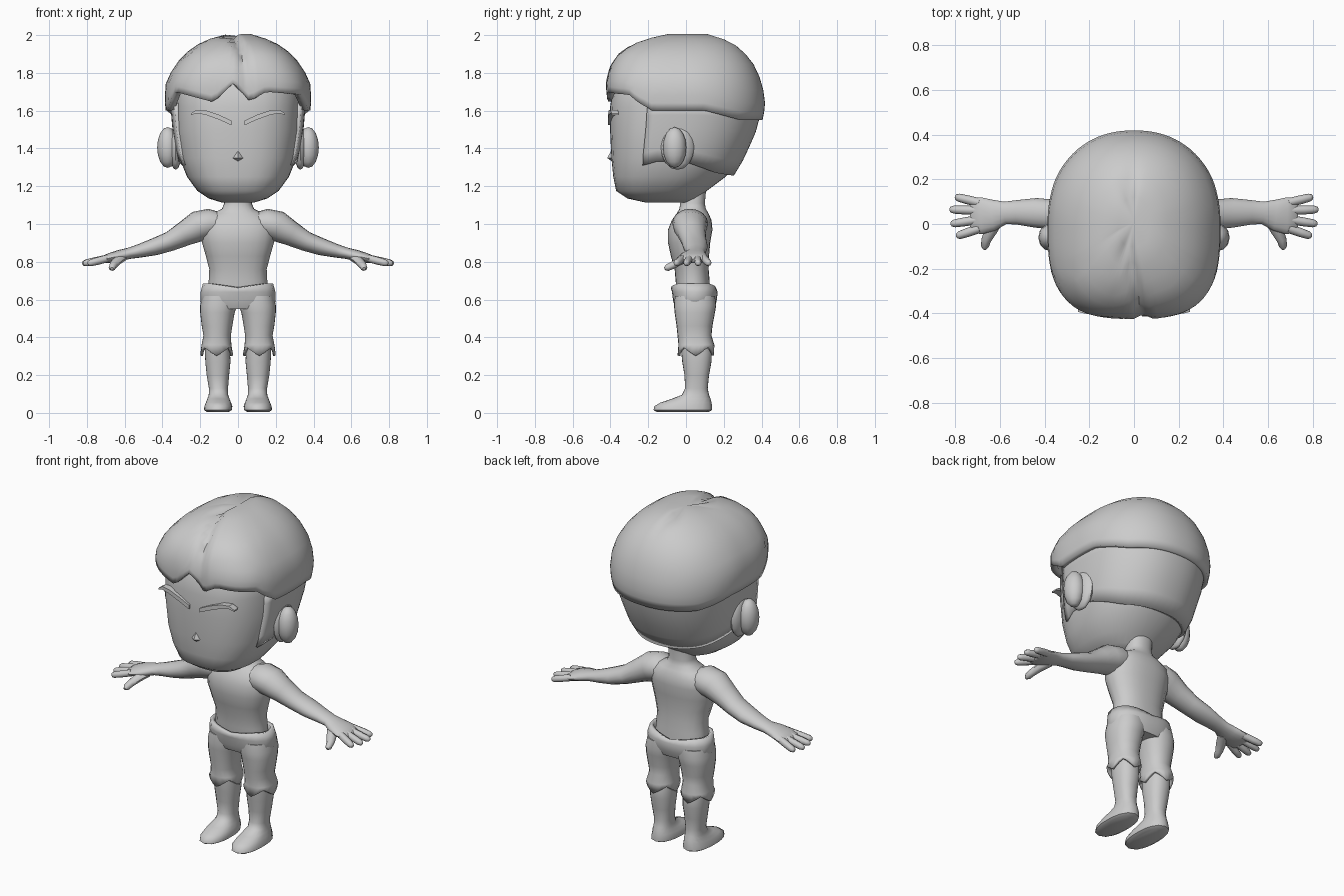
import bpy, bmesh, math
from mathutils import Vector

if "Cube" in bpy.data.objects:
    bpy.data.objects.remove(bpy.data.objects["Cube"])

skin = bpy.data.materials.new("plain_grey")
skin.diffuse_color = (0.6, 0.6, 0.6, 1)
skin.use_nodes = True
skin.node_tree.nodes["Principled BSDF"].inputs["Base Color"].default_value = skin.diffuse_color


def finish(name, bm, mirror=False, solid=0, angle=50):
    bmesh.ops.recalc_face_normals(bm, faces=bm.faces)
    me = bpy.data.meshes.new(name)
    bm.to_mesh(me)
    bm.free()
    me.materials.append(skin)
    ob = bpy.data.objects.new(name, me)
    bpy.context.collection.objects.link(ob)
    if solid:
        m = ob.modifiers.new("thickness", 'SOLIDIFY')
        m.thickness, m.offset = solid, -1
    if mirror:
        m = ob.modifiers.new("mirror", 'MIRROR')
        m.use_mirror_merge = False
    bpy.ops.object.select_all(action='DESELECT')
    ob.select_set(True)
    bpy.context.view_layer.objects.active = ob
    bpy.ops.object.shade_smooth_by_angle(angle=math.radians(angle))
    return ob


def lerp(table, v):
    """Interpolate rows (key, values...) at key v."""
    if v <= table[0][0]:
        return table[0][1:]
    for a, b in zip(table, table[1:]):
        if v <= b[0]:
            t = (v - a[0]) / (b[0] - a[0])
            return [p + (q - p) * t for p, q in zip(a[1:], b[1:])]
    return table[-1][1:]


def outline(row, a, pf=2.3, pb=2.3):
    """Point at angle a on a rounded section (x0, x1, y0, y1)."""
    x0, x1, y0, y1 = row
    c, s = math.cos(a), math.sin(a)
    p = pf if s < 0 else pb
    r = (abs(c * 2 / (x1 - x0)) ** p + abs(s * 2 / (y1 - y0)) ** p) ** (-1 / p)
    return (x0 + x1) / 2 + r * c, (y0 + y1) / 2 + r * s


def skin_rings(bm, rings, close=True):
    n = len(rings[0])
    for a, b in zip(rings, rings[1:]):
        for i in range(n if close else n - 1):
            j = (i + 1) % n
            bm.faces.new((a[i], a[j], b[j], b[i]))


def loft(name, rows, n=24, pf=2.3, pb=2.3, caps=(True, True), zshift=None, **kw):
    """Stack of sections (z, x0, x1, y0, y1)."""
    bm = bmesh.new()
    rings = []
    for k, row in enumerate(rows):
        ring = []
        for i in range(n):
            a = 2 * math.pi * i / n
            x, y = outline(row[1:], a, pf, pb)
            ring.append(bm.verts.new((x, y, row[0] + (zshift(k, i, x, y) if zshift else 0))))
        rings.append(ring)
    skin_rings(bm, rings)
    for use, r in zip(caps, (rings[0], rings[-1])):
        if use:
            bm.faces.new(r)
    return finish(name, bm, **kw)


def limb(name, pts, n=12, mirror=True):
    """Tube through (x, y, z, width, thickness)."""
    bm = bmesh.new()
    P = [Vector(p[:3]) for p in pts]
    rings = []
    for k, p in enumerate(P):
        d = (P[min(k + 1, len(P) - 1)] - P[max(k - 1, 0)]).normalized()
        u = d.cross(Vector((0, 0, 1))).normalized()
        v = u.cross(d)
        rings.append([bm.verts.new(p + u * pts[k][3] * math.cos(t) + v * pts[k][4] * math.sin(t))
                      for t in (2 * math.pi * i / n for i in range(n))])
    skin_rings(bm, rings)
    bm.faces.new(rings[0])
    bm.faces.new(rings[-1])
    return finish(name, bm, mirror=mirror)


def sym(rows):
    return [(z, -w, w, a, b) for z, w, a, b in rows]


# Head with flat face and round jaw
loft("head", sym([(1.115, .09, -.22, .03), (1.135, .155, -.31, .06), (1.175, .215, -.37, .11),
                  (1.25, .27, -.385, .21), (1.35, .31, -.395, .29), (1.5, .333, -.402, .36),
                  (1.62, .335, -.402, .39), (1.75, .33, -.38, .36), (1.86, .22, -.28, .25),
                  (1.92, .06, -.1, .08)]), n=36, pf=2.7, pb=2.2)

# Hair cap with jagged fringe and parting
CAP = sym([(1.5, .365, -.40, .395), (1.6, .383, -.41, .415), (1.66, .388, -.42, .42),
           (1.75, .382, -.425, .40), (1.83, .342, -.405, .37), (1.9, .285, -.36, .315),
           (1.95, .215, -.29, .26), (1.98, .15, -.21, .2), (2.005, .07, -.1, .12)])
FRINGE = [(-.37, 1.62), (-.335, 1.70), (-.13, 1.645), (-.02, 1.75), (.06, 1.65),
          (.15, 1.70), (.335, 1.685), (.37, 1.62)]
PART = [(-.42, .04), (-.25, 0), (-.03, -.045), (.26, 0)]
N = 96
bm = bmesh.new()
rings = []
for f in (0, .1, .2, .35, .5, .65, .77, .87, .94, 1):
    ring = []
    for i in range(N):
        a = 2 * math.pi * i / N
        x, y = outline(lerp(CAP, 1.66), a, 3, 2.2)
        zb = lerp(FRINGE, x)[0] if y < -.21 else lerp([(-.2, 1.6), (.1, 1.6), (.3, 1.55)], y)[0]
        z = zb + (2.005 - zb) * f
        x, y = outline(lerp(CAP, z), a, 3, 2.2)
        g = math.exp(-((x - lerp(PART, y)[0]) / .022) ** 2) * max(0, min(1, (.28 - y) / .2))
        ring.append(bm.verts.new((x, y + .02 * g * (y < -.3), z - .03 * g * f)))
    rings.append(ring)
skin_rings(bm, rings)
top = bm.verts.new((0, .01, 1.995))
for i in range(N):
    bm.faces.new((rings[-1][i], rings[-1][(i + 1) % N], top))
finish("hair_cap", bm, solid=.04)

# Short hair below the cap, with sideburns
UNDER = sym([(1.25, .283, -.39, .25), (1.35, .322, -.405, .31), (1.5, .347, -.41, .375),
             (1.65, .36, -.41, .41)])
LOW = [(-.2, 1.31), (-.14, 1.33), (.03, 1.33), (.25, 1.27), (.38, 1.255)]
bm = bmesh.new()
rings = []
for f in (0, .2, .4, .6, .8, 1):
    ring = []
    for i in range(41):
        a = math.radians(-31 + 242 * i / 40)
        x, y = outline(lerp(UNDER, 1.5), a, 2.7, 2.2)
        z = lerp(LOW, y)[0]
        z += (1.64 - z) * f
        ring.append(bm.verts.new((*outline(lerp(UNDER, z), a, 2.7, 2.2), z)))
    rings.append(ring)
skin_rings(bm, rings, close=False)
finish("under_hair", bm, solid=.03)

# Ears: rim plate and rounded lobe
for name, loc, size in (("ear", (.372, -.06, 1.405), (.056, .062, .108)),
                        ("ear_rim", (.33, -.045, 1.405), (.035, .088, .118))):
    bm = bmesh.new()
    bmesh.ops.create_uvsphere(bm, u_segments=12, v_segments=8, radius=1)
    for v in bm.verts:
        v.co = Vector(loc) + Vector(v.co[i] * size[i] for i in range(3))
    finish(name, bm, mirror=True)

# Slanted closed-eye strips
bm = bmesh.new()
rings = []
for x, z, h in ((.035, 1.535, .012), (.1, 1.565, .013), (.17, 1.59, .012), (.22, 1.595, .009), (.25, 1.58, .004)):
    y = -.405 + .9 * max(0, x - .1) ** 2
    rings.append([bm.verts.new((x, y + dy, z + dz)) for dy, dz in
                  ((-.008, -h), (-.008, h), (.03, h), (.03, -h))])
skin_rings(bm, rings)
bm.faces.new(rings[0])
bm.faces.new(rings[-1])
finish("eye_strip", bm, mirror=True, angle=30)

# Small wedge nose
bm = bmesh.new()
v = [bm.verts.new(p) for p in ((0, -.395, 1.39), (-.032, -.39, 1.348), (.032, -.39, 1.348),
                               (0, -.417, 1.35), (0, -.39, 1.33))]
for f in ((0, 1, 3), (0, 3, 2), (1, 4, 3), (3, 4, 2), (0, 2, 4, 1)):
    bm.faces.new([v[i] for i in f])
finish("nose", bm)

# Torso and neck
loft("torso", sym([(.6, .16, -.045, .13), (.70, .155, -.055, .125), (.76, .152, -.06, .12),
                   (.83, .17, -.08, .122), (.9, .19, -.095, .128), (.97, .2, -.095, .14),
                   (1.02, .19, -.075, .135), (1.055, .14, -.05, .12), (1.08, .085, -.035, .105),
                   (1.11, .073, -.03, .1), (1.22, .075, -.03, .11)]))

# Arms, fingers and thumb
limb("arm", [(.09, .025, 1.0, .075, .06), (.15, .022, 1.003, .095, .078), (.21, .022, .988, .09, .082),
             (.28, .03, .95, .075, .066), (.36, .042, .908, .067, .052), (.44, .05, .88, .066, .046),
             (.52, .052, .858, .055, .036), (.575, .05, .845, .05, .03), (.63, .04, .832, .07, .03),
             (.68, .037, .82, .082, .026), (.72, .037, .81, .078, .018), (.73, .037, .806, .06, .01)], n=16)
for k, (y0, x1, y1) in enumerate(((.095, .80, .122), (.06, .825, .065), (.02, .82, .0), (-.02, .795, -.055))):
    base, tip = Vector((.69, y0, .818)), Vector((x1, y1, .79))
    limb(f"finger_{k + 1}", [(*base.lerp(tip, t), r, r) for t, r in
                             ((0, .02), (.5, .02), (.85, .018), (.97, .012), (1, .004))], n=8)
limb("thumb", [(.61, .02, .825, .028, .022), (.64, -.03, .805, .028, .022), (.66, -.07, .782, .022, .02),
               (.667, -.1, .768, .018, .018), (.668, -.113, .763, .008, .008)], n=8)

# Trousers: waist, then legs with a zigzag hem
loft("trouser_waist", sym([(.55, .17, -.05, .145), (.59, .2, -.068, .162), (.64, .198, -.074, .168),
                           (.685, .186, -.08, .158)]), caps=(True, False), solid=.02,
     zshift=lambda k, i, x, y: -.025 * max(0, 1 - abs(x) / .15) if k == 3 else 0)
loft("trouser_leg", [(.325, .026, .2, -.045, .148), (.36, .035, .193, -.04, .15), (.41, .038, .183, -.045, .135),
                     (.46, .03, .192, -.05, .14), (.53, .018, .2, -.06, .153), (.57, .004, .2, -.064, .16),
                     (.62, .0, .19, -.06, .155)], caps=(False, True), solid=.015, mirror=True,
     zshift=lambda k, i, x, y: (-.022, -.008, .008, .022, .008, -.008)[i % 6] if k == 0 else 0)

# Lower leg and foot
loft("leg_and_foot", [(.005, .05, .165, -.155, .12), (.015, .032, .18, -.172, .138), (.035, .03, .178, -.168, .138),
                      (.055, .037, .17, -.135, .135), (.075, .045, .162, -.075, .13), (.095, .052, .155, -.022, .122),
                      (.13, .053, .154, -.005, .115), (.2, .047, .166, -.008, .122), (.27, .04, .173, -.02, .135),
                      (.32, .042, .175, -.025, .137), (.4, .05, .17, -.03, .12)], mirror=True)
